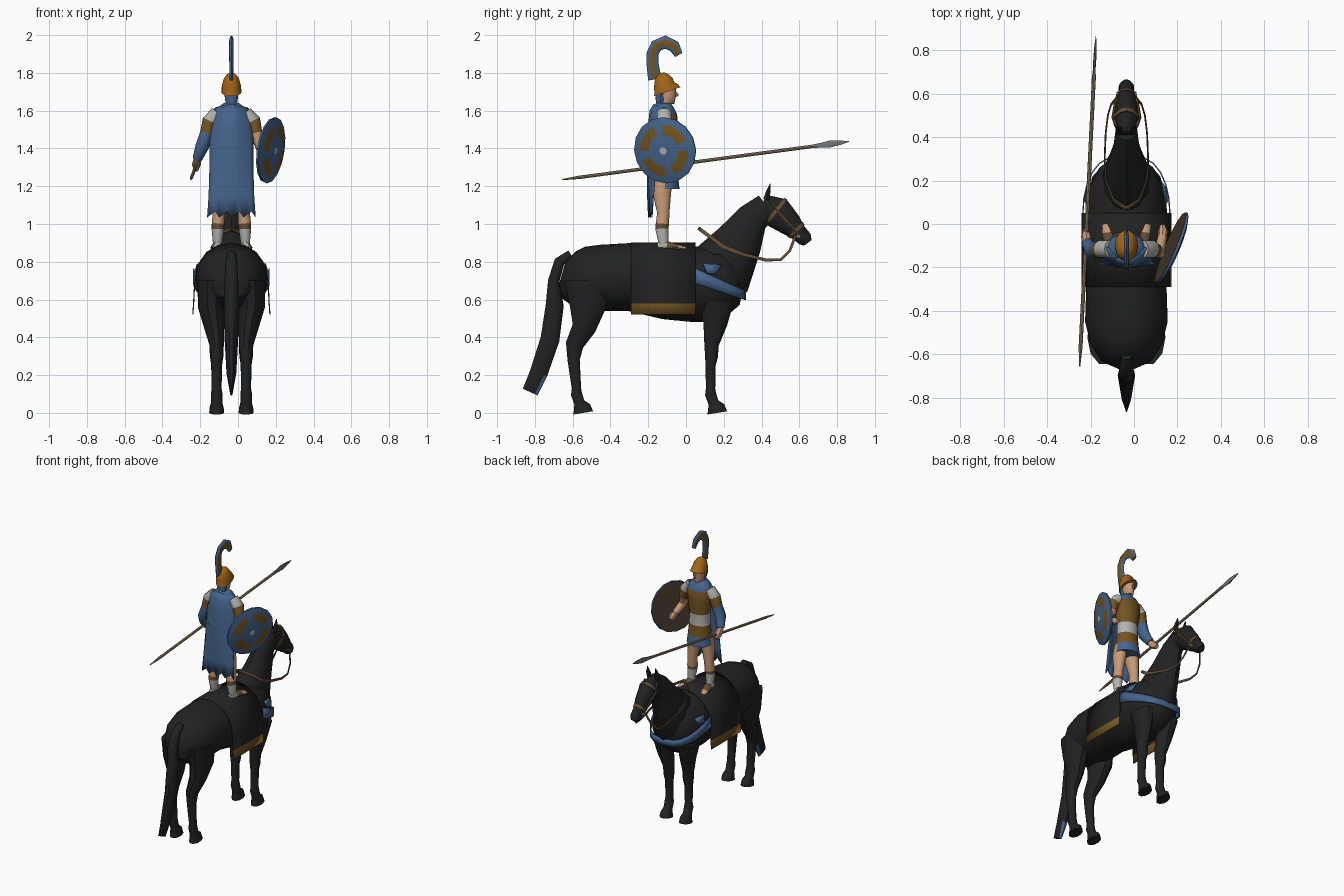
import bpy, bmesh, math
from mathutils import Vector

if "Cube" in bpy.data.objects:
    bpy.data.objects.remove(bpy.data.objects["Cube"])

CX = -0.035  # centre line of horse and rider


def colour(name, r, g, b):
    m = bpy.data.materials.new(name)
    m.use_nodes = True
    m.diffuse_color = (r, g, b, 1)
    m.node_tree.nodes["Principled BSDF"].inputs["Base Color"].default_value = (r, g, b, 1)
    return m


black = colour("horse black", .016, .016, .016)
blue = colour("cloth blue", .06, .13, .27)
ochre = colour("dull gold", .17, .09, .015)
orange = colour("helmet bronze", .36, .13, .01)
skin = colour("skin", .56, .32, .18)
white = colour("pale linen", .45, .45, .43)
brown = colour("strap leather", .13, .075, .035)
wood = colour("spear wood", .32, .24, .15)
steel = colour("steel", .17, .18, .18)
dark = colour("shield back", .065, .045, .027)


def finish(name, bm, mats, angle=40):
    bmesh.ops.recalc_face_normals(bm, faces=bm.faces)
    mesh = bpy.data.meshes.new(name)
    bm.to_mesh(mesh)
    bm.free()
    for m in mats:
        mesh.materials.append(m)
    ob = bpy.data.objects.new(name, mesh)
    bpy.context.collection.objects.link(ob)
    bpy.ops.object.select_all(action='DESELECT')
    ob.select_set(True)
    bpy.context.view_layer.objects.active = ob
    bpy.ops.object.shade_smooth_by_angle(angle=math.radians(angle))
    return ob


def loft(name, sections, mats, n=10, side_mat=None):
    """Skin over elliptical rings (x from centre line, y, z, half width, half depth)."""
    mats = mats if isinstance(mats, list) else [mats] * (len(sections) - 1)
    slots = list(dict.fromkeys(mats + ([side_mat] if side_mat else [])))
    centres = [Vector((s[0] + CX, s[1], s[2])) for s in sections]
    bm, rings = bmesh.new(), []
    for i, (c, s) in enumerate(zip(centres, sections)):
        t = (centres[min(i + 1, len(centres) - 1)] - centres[max(i - 1, 0)]).normalized()
        side = Vector((1, 0, 0))
        side = (side - t * t.dot(side)).normalized()
        up = t.cross(side)
        angles = [2 * math.pi * j / n for j in range(n)]
        rings.append([bm.verts.new(c + side * s[3] * math.cos(a) + up * s[4] * math.sin(a))
                      for a in angles])
    for i in range(len(rings) - 1):
        for j in range(n):
            k = (j + 1) % n
            f = bm.faces.new((rings[i][j], rings[i][k], rings[i + 1][k], rings[i + 1][j]))
            on_side = side_mat and j % (n // 2) in (0, n // 2 - 1)
            f.material_index = slots.index(side_mat if on_side else mats[i])
    bm.faces.new(rings[0]).material_index = slots.index(mats[0])
    bm.faces.new(rings[-1]).material_index = slots.index(mats[-1])
    return finish(name, bm, slots)


def sheet(name, rows, mats, rule=None, thick=.006):
    """Grid surface through rows of points, given a little thickness."""
    bm = bmesh.new()
    grid = [[bm.verts.new((p[0] + CX, p[1], p[2])) for p in row] for row in rows]
    for a, b in zip(grid, grid[1:]):
        for j in range(len(a) - 1):
            f = bm.faces.new((a[j], a[j + 1], b[j + 1], b[j]))
            if rule:
                f.material_index = rule(f.calc_center_median())
    ob = finish(name, bm, mats)
    mod = ob.modifiers.new("thickness", 'SOLIDIFY')
    mod.thickness, mod.offset = thick, 0
    return ob


def midline(points):
    return [(0, *p) for p in points]


# Horse body, neck, head and tail
loft("horse_body", midline([
    (-.655, .74, .05, .06), (-.62, .73, .12, .13), (-.55, .71, .165, .17), (-.45, .715, .19, .175),
    (-.3, .72, .185, .18), (-.1, .69, .185, .195), (.05, .68, .188, .2), (.17, .68, .175, .2),
    (.25, .66, .13, .15), (.3, .65, .06, .08)]), black, 16)
loft("horse_neck", midline([
    (.1, .66, .14, .18), (.18, .75, .125, .18), (.285, .915, .08, .125),
    (.355, 1.035, .06, .085), (.43, 1.09, .05, .075)]), black, 12)
loft("horse_head", midline([
    (.4, 1.1, .035, .06), (.485, 1.06, .06, .085), (.55, 1, .05, .065),
    (.595, .955, .036, .046), (.63, .92, .036, .04), (.645, .9, .024, .025)]), black, 12)
tail = loft("horse_tail", midline([
    (-.61, .84, .025, .025), (-.67, .8, .032, .03), (-.7, .7, .036, .032), (-.695, .57, .04, .05),
    (-.72, .39, .036, .053), (-.78, .21, .026, .05), (-.825, .11, .008, .045)]), black)
tail.data.materials.append(blue)
for p in tail.data.polygons:
    if p.center.z < .2 and p.normal.y > .3:
        p.material_index = 1


def hoof_end(x, y):
    return [(x, y, .13, .026, .026), (x, y, .1, .031, .031), (x, y + .015, .055, .03, .03),
            (x, y + .03, .03, .037, .048), (x, y + .035, 0, .04, .056)]


# Legs, ears and reins in pairs
for s, label in ((1, "left"), (-1, "right")):
    x = .078 * s
    loft(label + "_hind_leg", [
        (.1 * s, -.52, .7, .08, .13), (.105 * s, -.52, .56, .072, .1), (.09 * s, -.54, .45, .053, .066),
        (x, -.59, .36, .038, .05), (x, -.595, .28, .03, .034)] + hoof_end(x, -.58), black)
    loft(label + "_fore_leg", [
        (.1 * s, .16, .6, .07, .1), (.09 * s, .155, .47, .05, .066), (x, .135, .36, .038, .04),
        (x, .135, .3, .036, .036), (x, .13, .25, .028, .028)] + hoof_end(x, .13), black)
    loft(label + "_ear", [(.03 * s, .425, 1.13, .018, .018), (.035 * s, .435, 1.17, .016, .014),
                          (.032 * s, .447, 1.215, .002, .002)], black, 6)
    loft(label + "_rein", [
        (.045 * s, .58, .94, .004, .008), (.07 * s, .55, .86, .004, .008), (.085 * s, .5, .81, .004, .008),
        (.095 * s, .42, .81, .004, .009), (.1 * s, .3, .84, .004, .01), (.095 * s, .2, .88, .005, .011),
        (.06 * s, .11, .945, .006, .011), (0, .07, .975, .01, .011)], brown, 6)
    loft(label + "_cheek_strap", [(.048 * s, .45, 1.12, .008, .007), (.061 * s, .49, 1.06, .008, .007),
                                  (.05 * s, .555, .99, .008, .007), (.038 * s, .595, .94, .008, .007)],
         brown, 6)
    loft(label + "_bit_ring", [(.032 * s, .595, .935, .016, .012), (.046 * s, .596, .936, .012, .012)],
         steel, 8)
loft("noseband", midline([(.578, .972, .044, .056), (.59, .96, .041, .052)]), brown, 12)
loft("browband", midline([(.468, 1.073, .06, .084), (.482, 1.062, .063, .087)]), brown, 12)

# Saddle cloth with gold hem
half = [(0, .9), (.07, .886), (.13, .85), (.18, .78), (.195, .68), (.2, .58), (.204, .52)]
arch = [(-x, z) for x, z in half[:0:-1]] + half
sheet("saddle_cloth", [[(x, y, z) for x, z in arch] for y in (-.29, -.12, .05)], [black, ochre],
      lambda c: int(c.z < .58))

# Breast band and its side ornaments
turns = [math.radians(a) for a in range(-90, 91, 15)]


def band_row(drop):
    row = []
    for a in turns:
        front = math.cos(a)
        x = math.copysign(abs(math.sin(a)) ** .7, a) * .2
        row.append((x, .05 + .265 * front, .765 - .12 * front - drop * (1 - .4 * front)))
    return row


sheet("breast_band", [band_row(0), band_row(.08)], [blue])
for s in (1, -1):
    sheet("band_ornament", [[(.18 * s, .09, .79), (.165 * s, .19, .785)],
                            [(.194 * s, .11, .74), (.185 * s, .16, .735)]], [blue])

# Rider torso: skirt, belt, cuirass, mantle
loft("rider_torso", [(0, y, z, w, d) for y, z, w, d in [
    (-.11, 1.185, .092, .078), (-.11, 1.25, .083, .07), (-.11, 1.33, .076, .062), (-.11, 1.41, .074, .06),
    (-.11, 1.5, .09, .07), (-.115, 1.575, .098, .07), (-.12, 1.615, .075, .055), (-.12, 1.64, .04, .04)]],
    [blue, ochre, white, ochre, ochre, blue, blue], 14)
loft("rider_head", midline([
    (-.12, 1.6, .028, .028), (-.115, 1.645, .028, .03), (-.1, 1.652, .03, .042), (-.1, 1.68, .036, .047),
    (-.1, 1.73, .037, .048)]), skin, 12)
loft("rider_nose", midline([(-.06, 1.705, .005, .005), (-.045, 1.682, .008, .01), (-.056, 1.675, .006, .006)]),
     skin, 6)
loft("neck_guard", midline([(-.135, 1.635, .03, .025), (-.135, 1.71, .04, .03)]), blue, 10)

# Helmet and hooked crest
loft("helmet", midline([
    (-.1, 1.7, .054, .076), (-.105, 1.715, .052, .068), (-.115, 1.735, .05, .058), (-.118, 1.77, .04, .047),
    (-.12, 1.792, .024, .028), (-.12, 1.802, .006, .006)]), orange, 14)
loft("helmet_crest", midline([
    (-.165, 1.765, .009, .036), (-.176, 1.84, .011, .032), (-.178, 1.9, .012, .032), (-.158, 1.943, .012, .033),
    (-.11, 1.963, .012, .035), (-.062, 1.94, .012, .032), (-.038, 1.895, .008, .022)]), blue, 12, ochre)

# Rider legs and boots
for s, label in ((1, "left"), (-1, "right")):
    loft(label + "_rider_leg", [
        (.045 * s, -.12, 1.25, .04, .052), (.055 * s, -.128, 1.16, .043, .051), (.066 * s, -.12, 1.06, .032, .034),
        (.07 * s, -.125, 1.0, .034, .037), (.072 * s, -.128, .975, .033, .036), (.074 * s, -.118, .89, .023, .027)],
        [skin, skin, skin, brown, white])
    loft(label + "_foot", [(.074 * s, -.15, .885, .02, .02), (.075 * s, -.1, .885, .027, .026),
                           (.082 * s, -.04, .875, .03, .015), (.086 * s, 0, .87, .024, .009)],
         [white, brown, skin])

# Arms and hands
loft("right_arm", [(-.075, -.115, 1.59, .035, .04), (-.115, -.115, 1.545, .04, .042),
                   (-.13, -.12, 1.48, .036, .04), (-.155, -.125, 1.41, .036, .042),
                   (-.18, -.09, 1.345, .026, .028)], [white, ochre, blue, blue])
loft("left_arm", [(.075, -.115, 1.59, .035, .04), (.115, -.115, 1.545, .04, .042),
                  (.13, -.12, 1.48, .034, .036), (.15, -.13, 1.42, .028, .03),
                  (.165, -.06, 1.37, .022, .022)], [white, ochre, skin, skin])
loft("right_hand", [(-.18, -.1, 1.35, .018, .018), (-.185, -.06, 1.315, .024, .028),
                    (-.187, -.03, 1.29, .014, .018)], skin, 8)
loft("left_hand", [(.165, -.07, 1.375, .018, .018), (.168, -.035, 1.355, .024, .026),
                   (.165, -.01, 1.34, .014, .016)], skin, 8)

# Cape with a ragged hem
cape = []
for z, width, back, wrap in ((1.635, .085, -.168, .06), (1.6, .113, -.19, .08), (1.5, .115, -.2, .06),
                             (1.3, .115, -.203, .045), (1.15, .12, -.203, .03), (1.035, .128, -.198, .018)):
    row = []
    for j in range(-6, 7):
        u = j / 6
        ragged = .016 * (j % 3) if z < 1.1 else 0
        row.append((width * u, back + wrap * u * u + .004 * (j % 2), z + ragged - .02 * abs(u) * (z > 1.55)))
    cape.append(row)
sheet("cape", cape, [blue])

# Spear
butt, tip = Vector((-.215, -.655, 1.235)), Vector((-.14, .865, 1.437))


def on_spear(t, w, d):
    return (*butt.lerp(tip, t), w, d)


loft("spear_shaft", [on_spear(0, .003, .003), on_spear(.06, .009, .009), on_spear(.88, .009, .009)], wood, 8)
loft("spear_blade", [on_spear(.865, .01, .01), on_spear(.9, .006, .014), on_spear(.93, .007, .021),
                     on_spear(.97, .005, .013), on_spear(1, .001, .001)], steel, 6)

# Round shield: painted front, plain back
centre = Vector((.178, -.112, 1.39))
normal = Vector((.9, -.38, -.14)).normalized()
up = (Vector((0, 0, 1)) - normal * normal.z).normalized()
right = up.cross(normal)
bm, rings, sides = bmesh.new(), [], 16
for radius, height in ((.175, -.012), (.177, 0), (.14, .012), (.085, .02), (.02, .025)):
    rings.append([bm.verts.new(centre + normal * height + radius * (
        right * math.cos(j * math.tau / sides) + up * math.sin(j * math.tau / sides))) for j in range(sides)])
for i in range(len(rings) - 1):
    for j in range(sides):
        k = (j + 1) % sides
        f = bm.faces.new((rings[i][j], rings[i][k], rings[i + 1][k], rings[i + 1][j]))
        f.material_index = int(i == 2 and j % 4 != 0)
bm.faces.new(rings[0]).material_index = 2
bm.faces.new(rings[-1]).material_index = 3
finish("shield", bm, [blue, ochre, dark, white])
